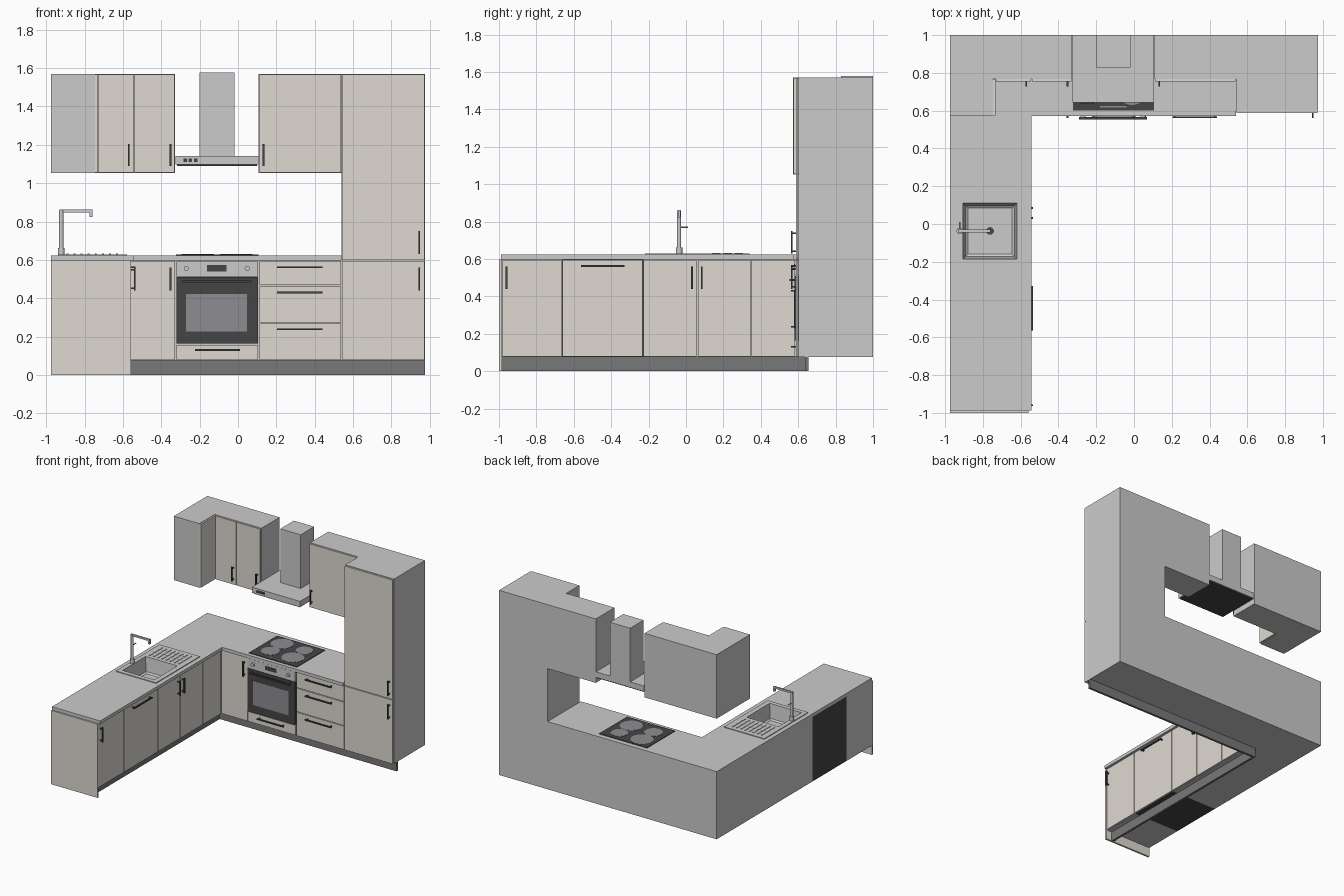
import bpy, bmesh, math
from mathutils import Matrix, Vector

if "Cube" in bpy.data.objects:
    bpy.data.objects.remove(bpy.data.objects["Cube"])


def material(name, r, g, b):
    m = bpy.data.materials.new(name)
    m.diffuse_color = (r, g, b, 1)
    m.use_nodes = True
    m.node_tree.nodes["Principled BSDF"].inputs["Base Color"].default_value = m.diffuse_color
    return m


BEIGE = material("beige_front", 0.74, 0.70, 0.64)
STONE = material("worktop_stone", 0.78, 0.77, 0.75)
STEEL = material("steel", 0.69, 0.69, 0.69)
BLACK = material("black", 0.06, 0.06, 0.06)
DARK = material("dark_plinth", 0.19, 0.19, 0.19)
GLASS = material("dark_glass", 0.27, 0.27, 0.29)


def add_mesh(name, bm, mat):
    me = bpy.data.meshes.new(name)
    bm.to_mesh(me)
    bm.free()
    ob = bpy.data.objects.new(name, me)
    bpy.context.collection.objects.link(ob)
    if mat:
        me.materials.append(mat)
    return ob


def boxes(name, bounds, mat=None):
    """One object from boxes given as (x0, x1, y0, y1, z0, z1)."""
    bm = bmesh.new()
    for x0, x1, y0, y1, z0, z1 in bounds:
        c = Matrix.Translation(((x0 + x1) / 2, (y0 + y1) / 2, (z0 + z1) / 2))
        s = Matrix.Diagonal((x1 - x0, y1 - y0, z1 - z0, 1))
        bmesh.ops.create_cube(bm, size=1, matrix=c @ s)
    return add_mesh(name, bm, mat)


def box(name, x0, x1, y0, y1, z0, z1, mat=None):
    return boxes(name, [(x0, x1, y0, y1, z0, z1)], mat)


def cylinder(name, loc, r, depth, mat, axis='Z', seg=32):
    bm = bmesh.new()
    rot = {'Z': Matrix(), 'Y': Matrix.Rotation(math.pi / 2, 4, 'X')}[axis]
    bmesh.ops.create_cone(bm, cap_ends=True, segments=seg, radius1=r, radius2=r,
                          depth=depth, matrix=Matrix.Translation(loc) @ rot)
    ob = add_mesh(name, bm, mat)
    bpy.context.view_layer.objects.active = ob
    ob.select_set(True)
    bpy.ops.object.shade_smooth_by_angle()
    ob.select_set(False)
    return ob


def handle(name, loc, along, out, length, mat=BLACK, t=0.009, reach=0.026):
    """Bar handle on two posts; loc is its centre on the door face."""
    loc, a, o = Vector(loc), Vector(along), Vector(out)
    side = a.cross(o)

    def span(ca, la, c0, c1):
        p = loc + a * (ca - la / 2) + o * c0 - side * t / 2
        q = loc + a * (ca + la / 2) + o * c1 + side * t / 2
        return [v for i in range(3) for v in sorted((p[i], q[i]))]
    parts = [span(0, length, reach - t, reach)]
    parts += [span(s * (length / 2 - 0.012), t, -0.001, reach - t) for s in (-1, 1)]
    return boxes(name, parts, mat)


X, Y, Z, FRONT = (1, 0, 0), (0, 1, 0), (0, 0, 1), (0, -1, 0)
G = 0.003                       # half gap between fronts
LO, MID, TOP = 0.075, 0.597, 0.623
W0, W1 = 1.052, 1.57            # wall cabinet heights


def back_front(name, x0, x1, z0, z1, y=0.587):
    return box(name, x0 + G, x1 - G, y, y + 0.013, z0 + G, z1 - G, BEIGE)


def left_front(name, y0, y1, z0=LO, z1=MID, x=-0.56):
    return box(name, x - 0.013, x, y0 + G, y1 - G, z0 + G, z1 - G, BEIGE)


# Carcasses
box("back_base_carcass", -0.575, 0.54, 0.602, 1, LO, MID)
left_base = box("left_base_carcass", -0.975, -0.575, -0.228, 1, LO, MID)
box("left_end_carcass", -0.975, -0.575, -0.985, -0.662, LO, MID)
box("dishwasher", -0.975, -0.575, -0.662, -0.228, LO, MID, BLACK)
box("tall_cabinet", 0.54, 0.975, 0.602, 1, LO, W1)
box("end_panel", -0.975, -0.558, -1, -0.985, 0, MID, BEIGE)
boxes("plinth", [(-0.61, 0.975, 0.637, 0.655, 0, LO),
                 (-0.628, -0.61, -0.985, 0.655, 0, LO)], DARK)

# Worktops
left_top = box("left_worktop", -0.975, -0.543, -0.988, 0.572, MID, TOP, STONE)
box("back_worktop", -0.975, 0.54, 0.572, 1, MID, TOP, STONE)

# Back run fronts
back_front("corner_door", -0.56, -0.325, LO, MID)
handle("corner_door_handle", (-0.352, 0.587, 0.50), Z, FRONT, 0.12)
for i, (z0, z1, h) in enumerate([(LO, 0.27, 0.238), (0.27, 0.465, 0.43), (0.465, MID, 0.562)]):
    back_front(f"drawer_{i}", 0.108, 0.54, z0, z1)
    handle(f"drawer_handle_{i}", (0.322, 0.587, h), X, FRONT, 0.235)
back_front("oven_drawer", -0.325, 0.108, LO, 0.16)
handle("oven_drawer_handle", (-0.108, 0.587, 0.13), X, FRONT, 0.235)
for n, z0, z1, h in (("lower", LO, MID, 0.50), ("upper", MID, W1, 0.69)):
    back_front(f"tall_{n}_door", 0.54, 0.975, z0, z1)
    handle(f"tall_{n}_handle", (0.946, 0.587, h), Z, FRONT, 0.12)

# Left run fronts
cuts = [-0.985, -0.662, -0.23, 0.06, 0.347, 0.587]
for i, (a, b) in enumerate(zip(cuts, cuts[1:])):
    left_front(f"left_door_{i}", a, b)
for i, y in enumerate((-0.96, 0.032, 0.085)):
    handle(f"left_handle_{i}", (-0.56, y, 0.50), Z, X, 0.12)
handle("dishwasher_handle", (-0.56, -0.445, 0.562), Y, X, 0.235)

# Wall cabinets
box("corner_wall_cabinet", -0.975, -0.747, 0.572, 1, W0, W1)
box("left_wall_cabinet", -0.747, -0.328, 0.768, 1, W0, W1)
box("right_wall_cabinet", 0.108, 0.54, 0.768, 1, W0, W1)
left_front("corner_wall_door", 0.572, 0.768, W0, W1, x=-0.733)
for n, x0, x1, h in (("a", -0.733, -0.543, -0.57), ("b", -0.543, -0.328, -0.352),
                     ("c", 0.108, 0.54, 0.133)):
    back_front(f"wall_door_{n}", x0, x1, W0, W1, y=0.755)
    handle(f"wall_handle_{n}", (h, 0.755, 1.147), Z, FRONT, 0.115)

# Oven
box("oven_control_panel", -0.322, 0.105, 0.58, 0.61, 0.513, 0.592, STEEL)
box("oven_door", -0.322, 0.105, 0.58, 0.61, 0.163, 0.51, BLACK)
box("oven_window", -0.27, 0.048, 0.578, 0.582, 0.227, 0.423, GLASS)
box("oven_display", -0.162, -0.06, 0.578, 0.582, 0.54, 0.572, BLACK)
for i, x in enumerate((-0.27, 0.048)):
    cylinder(f"oven_knob_{i}", (x, 0.573, 0.555), 0.013, 0.016, STEEL, 'Y', 24)
handle("oven_handle", (-0.11, 0.58, 0.487), X, FRONT, 0.36, t=0.012)

# Hob
box("hob", -0.323, 0.106, 0.602, 0.96, TOP, TOP + 0.005, BLACK)
for i, (x, y, r) in enumerate([(-0.21, 0.715, 0.07), (-0.01, 0.715, 0.085),
                               (-0.21, 0.865, 0.085), (-0.01, 0.865, 0.065)]):
    cylinder(f"hob_ring_{i}", (x, y, TOP + 0.0055), r, 0.002, GLASS)
box("hob_controls", -0.18, -0.04, 0.618, 0.624, TOP + 0.004, TOP + 0.006, GLASS)

# Extractor hood
box("hood_body", -0.325, 0.106, 0.642, 1, 1.097, 1.142, STEEL)
box("hood_filter", -0.317, 0.098, 0.65, 0.99, 1.089, 1.099, BLACK)
box("hood_chimney", -0.2, -0.018, 0.828, 1, 1.14, 1.577, STEEL)
for i in range(3):
    x = -0.275 + i * 0.027
    box(f"hood_button_{i}", x - 0.009, x + 0.009, 0.638, 0.643, 1.11, 1.128, BLACK)

# Sink: cut the opening, then plate with an inset bowl
cutter = box("sink_cutter", -0.91, -0.615, -0.19, 0.115, 0.49, 0.7)
cutter.hide_render = True
for ob in (left_base, left_top):
    mod = ob.modifiers.new("opening", 'BOOLEAN')
    mod.operation, mod.solver, mod.object = 'DIFFERENCE', 'EXACT', cutter
    bpy.context.view_layer.objects.active = ob
    bpy.ops.object.modifier_apply(modifier=mod.name)
bpy.data.objects.remove(cutter)

bx0, bx1, by0, by1 = -0.905, -0.62, -0.185, 0.11
zt = TOP + 0.006
boxes("sink_plate", [(-0.94, bx0, -0.22, 0.34, TOP, zt), (bx1, -0.58, -0.22, 0.34, TOP, zt),
                     (bx0, bx1, -0.22, by0, TOP, zt), (bx0, bx1, by1, 0.34, TOP, zt)], STEEL)
bm = bmesh.new()
rings = []
for d, z in ((0, zt), (0.012, 0.515), (0.025, 0.505)):
    rings.append([bm.verts.new((x, y, z)) for x, y in
                  ((bx0 + d, by0 + d), (bx1 - d, by0 + d), (bx1 - d, by1 - d), (bx0 + d, by1 - d))])
for lo, hi in zip(rings, rings[1:]):
    for i in range(4):
        j = (i + 1) % 4
        bm.faces.new((lo[j], lo[i], hi[i], hi[j]))
bm.faces.new(rings[-1])
add_mesh("sink_bowl", bm, STEEL)
cylinder("sink_drain", (-0.762, -0.037, 0.507), 0.02, 0.005, BLACK)
boxes("drainer_ridges", [(x - 0.005, x + 0.005, y, y + 0.045, zt - 0.001, zt + 0.004)
                         for x in [-0.89 + 0.037 * i for i in range(8)]
                         for y in (0.14, 0.2, 0.26)], STEEL)

# Tap
cylinder("tap_base", (-0.922, -0.037, zt + 0.016), 0.017, 0.034, STEEL)
cylinder("tap_column", (-0.922, -0.037, 0.745), 0.011, 0.23, STEEL)
boxes("tap_spout", [(-0.932, -0.76, -0.044, -0.03, 0.848, 0.862),
                    (-0.774, -0.76, -0.044, -0.03, 0.823, 0.85)], STEEL)
cylinder("tap_lever", (-0.922, -0.012, 0.77), 0.004, 0.045, STEEL, 'Y', 12)
